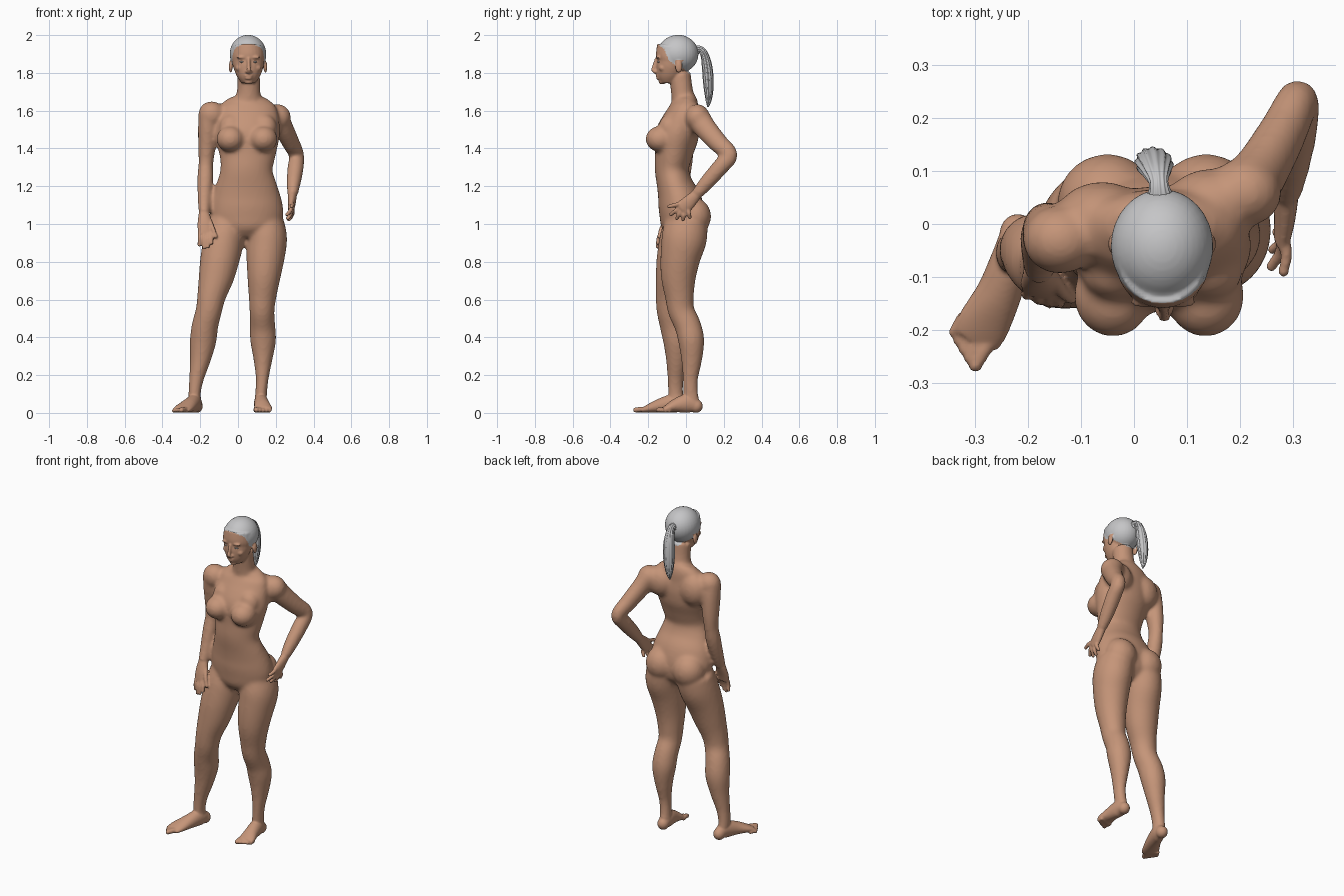
import bpy
import bmesh
from math import cos, sin, pi
from mathutils import Vector, Matrix

UNIT = 0.01  # all part measurements below are in hundredths

cube = bpy.data.objects.get("Cube")
if cube:
    bpy.data.objects.remove(cube, do_unlink=True)


def material(name, rgb):
    mat = bpy.data.materials.new(name)
    mat.use_nodes = True
    mat.diffuse_color = (*rgb, 1)
    mat.node_tree.nodes["Principled BSDF"].inputs["Base Color"].default_value = (*rgb, 1)
    return mat


skin = material("skin", (0.56, 0.30, 0.19))
hair = material("grey hair", (0.56, 0.56, 0.57))
eye_white = material("eye grey", (0.45, 0.42, 0.40))


def spline(rows, steps):
    """Catmull-Rom interpolation of whole rows (position and radii)."""
    rows = [Vector(r) for r in rows]
    padded = [rows[0]] + rows + [rows[-1]]
    out = []
    for a, b, c, d in zip(padded, padded[1:], padded[2:], padded[3:]):
        for i in range(steps):
            t = i / steps
            out.append(0.5 * (2 * b + (c - a) * t + (2 * a - 5 * b + 4 * c - d) * t * t
                              + (3 * b - a - 3 * c + d) * t ** 3))
    return out + [rows[-1]]


def limb(bm, rows, steps=4, sides=28, ripple=0, strands=0):
    """Tube through rows of x, y, z, half width, half depth."""
    path = spline(rows, steps)
    rings = []
    for i, row in enumerate(path):
        before, after = path[max(i - 1, 0)], path[min(i + 1, len(path) - 1)]
        along = (Vector(after[:3]) - Vector(before[:3])).normalized()
        across = (Vector((1, 0, 0)) - along * along.x).normalized()
        deep = along.cross(across)
        ring = []
        for k in range(sides):
            ang = 2 * pi * k / sides
            swell = 1 + ripple * cos(strands * ang)
            offset = across * (row[3] * cos(ang)) + deep * (row[4] * sin(ang))
            ring.append(bm.verts.new((Vector(row[:3]) + offset * swell) * UNIT))
        rings.append(ring)
    for low, high in zip(rings, rings[1:]):
        for k in range(sides):
            n = (k + 1) % sides
            bm.faces.new((low[k], low[n], high[n], high[k]))
    bm.faces.new(rings[0][::-1])
    bm.faces.new(rings[-1])


def ball(bm, x, y, z, rx, ry, rz):
    matrix = Matrix.Translation(Vector((x, y, z)) * UNIT) @ Matrix.Diagonal(
        (rx * UNIT, ry * UNIT, rz * UNIT, 1))
    bmesh.ops.create_uvsphere(bm, u_segments=32, v_segments=20, radius=1, matrix=matrix)


def digit(bm, start, tip, r, bulge=(0, 0, 0)):
    """Finger or toe with a slight bend and a rounded tip."""
    a, b = Vector(start), Vector(tip)
    mid = (a + b) / 2 + Vector(bulge)
    limb(bm, [(*a, r, r), (*mid, r, r), (*b, r * 0.85, r * 0.85)], sides=12)
    ball(bm, *b, r * 0.9, r * 0.9, r * 0.9)


def finish(bm, name, mats):
    bmesh.ops.recalc_face_normals(bm, faces=bm.faces)
    mesh = bpy.data.meshes.new(name)
    bm.to_mesh(mesh)
    bm.free()
    for mat in mats:
        mesh.materials.append(mat)
    mesh.shade_smooth()
    obj = bpy.data.objects.new(name, mesh)
    bpy.context.collection.objects.link(obj)
    return obj


def fuse(bm, voxel, rounds):
    """Merge overlapping forms into one smooth skin, returned as a bmesh."""
    obj = finish(bm, "fusing_form", [])
    remesh = obj.modifiers.new("fuse", "REMESH")
    remesh.mode = "VOXEL"
    remesh.voxel_size = voxel
    smooth = obj.modifiers.new("soften", "SMOOTH")
    smooth.factor = 0.5
    smooth.iterations = rounds
    result = bmesh.new()
    result.from_object(obj, bpy.context.evaluated_depsgraph_get())
    bpy.data.objects.remove(obj, do_unlink=True)
    return result


# Torso and neck
body = bmesh.new()
limb(body, [(4, -2, 93, 10, 7), (4, -2, 98, 17, 11), (4.5, -2, 105, 19.5, 12),
            (4.5, -3.5, 113, 18.5, 11.5), (4.5, -6, 121, 16, 9.5), (4.5, -7.5, 129, 13.8, 9),
            (5, -6.5, 137, 15, 10), (5, -5, 146, 17, 11.5), (5, -3, 153, 17, 10.5),
            (5, -1.5, 159, 16, 8.5), (5, -0.5, 163.5, 14, 7), (5, -1, 167, 9, 6)], sides=40)
limb(body, [(5, -1, 162, 8.5, 6.5), (5.5, -1.8, 168, 6.6, 6),
            (5.7, -2.5, 173, 6.1, 5.8), (5.6, -3.5, 180, 6, 6)])

# Shoulders and shoulder blades, turned back on the left
ball(body, -14, -3, 158, 7, 6.5, 7)
ball(body, 21, 6, 156.5, 7, 6.5, 7)
ball(body, -6, 1, 154, 9, 7, 10)
ball(body, 15, 4, 155, 9, 6.5, 9)

# Chest and seat
for x in (-4, 13.5):
    ball(body, x, -13.6, 145, 7.4, 7.8, 6.9)
    ball(body, x + 0.5, -9, 151, 6.5, 5.5, 7)
for x in (-5, 13.7):
    ball(body, x, 4, 104, 9.5, 9.3, 10)

# Arms: the right one hangs, the left one rests on the hip
limb(body, [(-15, -3, 158, 6, 6), (-16, -2, 150, 5.2, 6), (-16.5, -1, 140, 4.6, 5.2),
            (-17, -1, 132, 3.9, 4.4), (-17.3, -2.5, 124, 4.3, 4.5),
            (-17.8, -5.5, 114, 3.6, 3.8), (-18, -9, 105, 2.8, 3)])
limb(body, [(21, 6, 157, 6, 6.5), (24, 10, 151, 5.2, 6), (28, 17, 143, 4.6, 5.2),
            (31, 23, 136.5, 4, 4.5), (30.5, 18, 130, 4.3, 4.4),
            (29.5, 11, 122, 3.8, 4), (28.8, 5, 115, 2.7, 3)])

# Legs
limb(body, [(-6, 0, 100, 10.5, 11.5), (-7.5, -2, 92, 10.8, 12), (-9.5, -5, 82, 10.4, 10.6),
            (-11.5, -7, 72, 9.4, 9.1), (-14, -8.5, 62, 7.6, 7.6), (-15.5, -8.5, 54, 6.9, 7),
            (-17.5, -6.5, 46, 7, 7.3), (-18.5, -5, 38, 7, 7.1), (-20, -5, 28, 5.5, 5.6),
            (-22, -5.5, 18, 3.9, 4.3), (-23, -5.5, 10, 3.3, 4.1), (-22.5, -5, 5, 3.5, 4.5)])
limb(body, [(14, 0, 100, 10.5, 11.5), (15.2, -1, 92, 10.8, 12), (14.5, -3, 82, 10.1, 10.6),
            (13.7, -4, 72, 8.8, 9.3), (13, -3.5, 62, 7.4, 7.7), (12.7, -2.5, 54, 6.6, 7),
            (13, 1, 46, 6.7, 7), (13.3, 2.8, 38, 6.8, 6.9), (13.2, 3, 28, 5, 5.5),
            (12.8, 2.3, 18, 3.4, 4.1), (12.2, 2.5, 10, 3.2, 4), (12, 3, 5, 3.5, 4.5)])
body = fuse(body, 0.011, 6)

# Skull and face
ball(body, 5.3, -4.2, 190, 9.7, 10.8, 10.1)
limb(body, [(5.5, -8.8, 174.6, 3.6, 4.5), (5.5, -8.8, 178, 6, 6.5), (5.5, -8.2, 182.5, 7.8, 7.6),
            (5.4, -7.6, 186, 8.5, 7.9), (5.4, -7.3, 189, 8.8, 8.7), (5.4, -6.5, 194, 8.4, 8.8)])
limb(body, [(5.6, -15.6, 187.5, 0.9, 0.9), (5.7, -16.8, 183.5, 0.9, 1.1),
            (5.7, -17.6, 181, 1.3, 1.1)], sides=16)
ball(body, 5.7, -16.2, 180.6, 1.9, 1.5, 1)
ball(body, 5.6, -14.8, 178.5, 2.3, 1.2, 0.7)
ball(body, 5.6, -14.7, 177.1, 2, 1.2, 0.7)
ball(body, 5.6, -12.6, 175.4, 2.3, 1.9, 1.5)
for side in (-1, 1):
    ball(body, 5.5 + side * 3.4, -14.6, 188.2, 2.8, 1.3, 0.8)   # brow
    ball(body, 5.5 + side * 4.6, -12.4, 182.6, 2.2, 2, 1.9)     # cheek
    ball(body, 5.3 + side * 9.2, -3.8, 183.2, 1, 1.9, 3.2)      # ear

# Right hand
limb(body, [(-18, -8.5, 106, 2.8, 2.6), (-17.5, -11, 100, 4, 2.1), (-17, -12.5, 95, 4.2, 1.6)])
for start, tip in (((-20, -12.3, 96), (-20.5, -13, 89)), ((-18, -12.5, 96), (-18, -14.4, 87.5)),
                   ((-16, -12.5, 96), (-16, -15, 88)), ((-14.3, -12.3, 96), (-14, -15, 90)),
                   ((-15, -10.5, 102), (-11.8, -14.2, 93.5))):
    digit(body, start, tip, 1.15, (0, -0.6, 0))

# Left hand
limb(body, [(28.8, 5.5, 115.5, 2.4, 2.8), (28.5, 1, 111, 2, 3.8), (28, -2.5, 108, 1.6, 4)])
for start, tip in (((28, -2, 111), (28.3, -9, 109.3)), ((28, -3, 109), (26, -8, 105)),
                   ((28, -2.5, 107.5), (26.3, -4.8, 103)), ((28, -1, 106.5), (27, -1.5, 102.3)),
                   ((28.5, 1, 108), (28, 2, 103.5))):
    digit(body, start, tip, 1.15, (0.7, 0, 0))

# Feet and toes
limb(body, [(-22, -1.5, 3.6, 3.2, 3.5), (-23, -6, 5, 3.8, 5), (-25.5, -13, 4, 4.3, 3.9),
            (-28.5, -19, 2.5, 5, 2.4), (-30, -22, 1.7, 4.6, 1.5)])
limb(body, [(12, 5.5, 3.6, 3.2, 3.5), (12.2, 1, 5, 3.8, 5), (12.8, -5, 4, 4.1, 3.8),
            (13.2, -9.5, 2.5, 4.9, 2.3), (13.2, -11.5, 1.7, 4.6, 1.5)])
ball(body, -22, -1.7, 3.6, 3.4, 3.6, 3.6)
ball(body, 12, 5.3, 3.6, 3.4, 3.6, 3.6)
for big, big_tip, little, little_tip in (
        ((-27, -21), (-30, -26.7), (-32, -17), (-34.2, -20.5)),
        ((9.5, -10), (9.7, -14.7), (16.5, -8), (16.7, -11))):
    for i in range(5):
        r = 1.5 - i * 0.1
        start = Vector(big).lerp(Vector(little), i / 4)
        tip = Vector(big_tip).lerp(Vector(little_tip), i / 4)
        digit(body, (*start, r), (*tip, r), r, (0, 0, 0.3))
body = fuse(body, 0.0055, 3)

# Close-cropped cap of hair, bounded by a hairline running from brow to nape
HAIRLINE = [(-30, 195.3), (-15, 195.3), (-11.5, 192.5), (-9, 186.5), (-6, 184.5),
            (-3, 183.5), (3, 178.5), (30, 178)]


def in_hair(point):
    x, y, z = point / UNIT
    if z < 177 or (abs(x - 5.3) > 8.7 and abs(y + 3.8) < 2.2 and z < 186.6):
        return False
    for (y0, z0), (y1, z1) in zip(HAIRLINE, HAIRLINE[1:]):
        if y0 <= y < y1:
            return z > z0 + (z1 - z0) * (y - y0) / (y1 - y0)
    return False


for face in body.faces:
    face.material_index = int(in_hair(face.calc_center_median()))
finish(body, "body", [skin, hair])

# Eyes
eyes = bmesh.new()
for side in (-1, 1):
    ball(eyes, 5.5 + side * 3.3, -14.3, 185.8, 1.3, 0.9, 0.55)
finish(eyes, "eyes", [eye_white])

# Ponytail with ridged strands
tail = bmesh.new()
limb(tail, [(5, 4.5, 191.5, 2.8, 2.8), (4.7, 7.5, 192.5, 1.7, 1.7), (4.3, 9.8, 189.5, 2.5, 2),
            (4, 11.2, 183, 3.3, 2.6), (3.5, 11.9, 174, 3.2, 2.6), (3.2, 12, 166, 1.9, 1.6),
            (3.2, 11.6, 162, 0.4, 0.4)], steps=6, sides=60, ripple=0.07, strands=12)
finish(tail, "ponytail", [hair])
